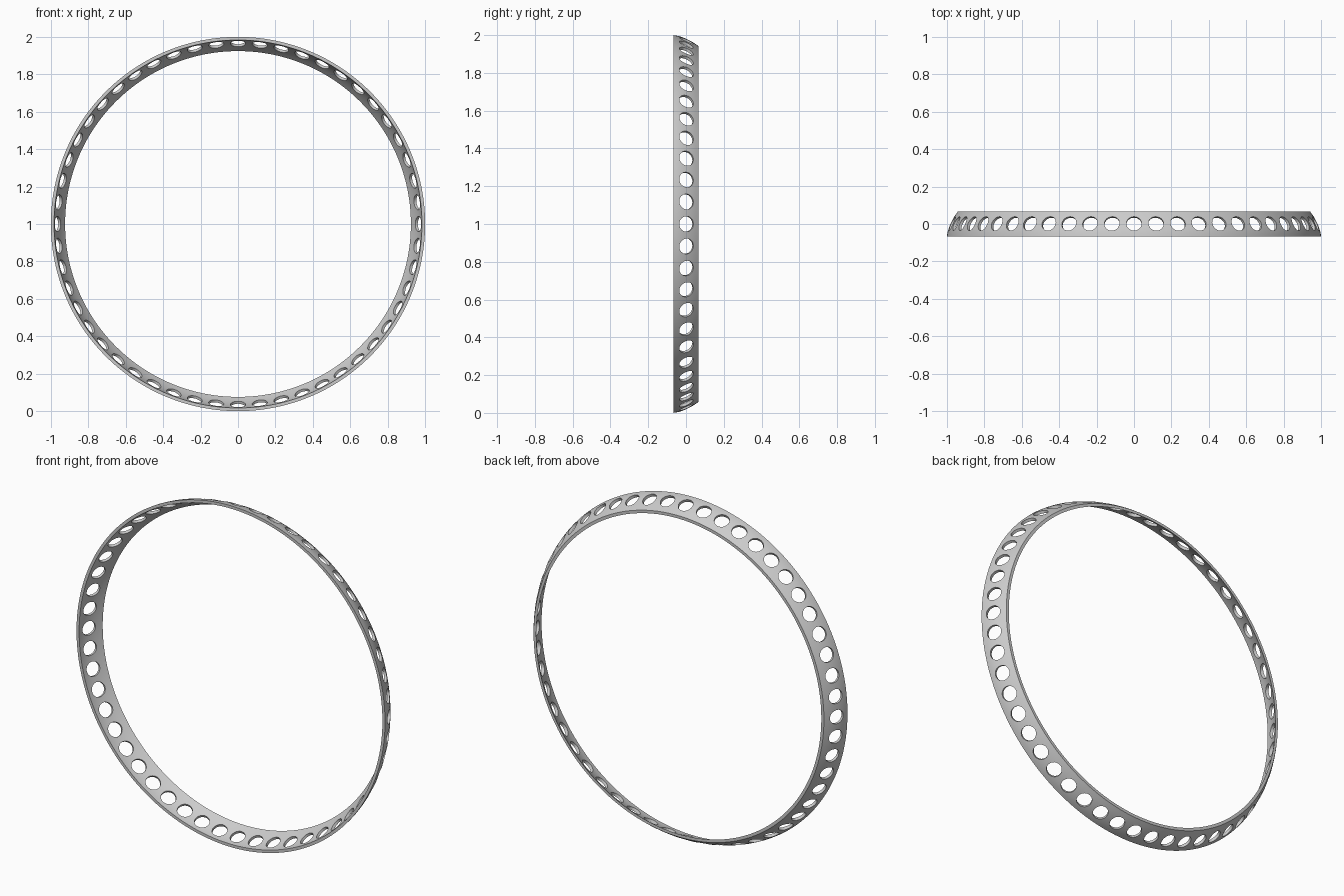
import bpy, bmesh, math
from mathutils import Matrix, Vector

if "Cube" in bpy.data.objects:
    bpy.data.objects.remove(bpy.data.objects["Cube"])

HOLES = 52
SEGMENTS = 208
HALF_W = 0.067       # half width of the band along y
WALL = 0.017         # wall thickness
HOLE_R = 0.041


def outer_radius(y):
    t = (y + HALF_W) / (2 * HALF_W)
    return 1.0 - 0.014 * t - 0.045 * t * t


def new_object(name, bm):
    mesh = bpy.data.meshes.new(name)
    bm.to_mesh(mesh)
    bm.free()
    obj = bpy.data.objects.new(name, mesh)
    bpy.context.collection.objects.link(obj)
    return obj


# Curved band: a closed wall profile swept around the y axis
STEPS = 8
ys = [-HALF_W + 2 * HALF_W * i / STEPS for i in range(STEPS + 1)]
profile = [(outer_radius(y), y) for y in ys]
profile += [(outer_radius(y) - WALL, y) for y in reversed(ys)]
bm = bmesh.new()
rings = []
for s in range(SEGMENTS):
    a = 2 * math.pi * (s + 0.5) / SEGMENTS
    rings.append([bm.verts.new((r * math.cos(a), y, 1 + r * math.sin(a)))
                  for r, y in profile])
n = len(profile)
for s in range(SEGMENTS):
    p, q = rings[s], rings[(s + 1) % SEGMENTS]
    for i in range(n):
        j = (i + 1) % n
        bm.faces.new((p[i], p[j], q[j], q[i]))
bmesh.ops.recalc_face_normals(bm, faces=bm.faces)
band = new_object("perforated_ring", bm)

# Round hole cutters, square to the sloping wall
bm = bmesh.new()
tilt = math.atan(0.059 / (2 * HALF_W))
for k in range(HOLES):
    a = 2 * math.pi * k / HOLES
    radial = Vector((math.cos(a), 0, math.sin(a)))
    axis = radial * math.cos(tilt) + Vector((0, math.sin(tilt), 0))
    centre = Vector((0, 0, 1)) + radial * (outer_radius(0) - WALL / 2)
    turn = axis.to_track_quat('Z', 'Y').to_matrix().to_4x4()
    bmesh.ops.create_cone(bm, cap_ends=True, segments=32, radius1=HOLE_R,
                          radius2=HOLE_R, depth=0.08,
                          matrix=Matrix.Translation(centre) @ turn)
cutter = new_object("hole_cutter", bm)
cutter.hide_render = True

# Cut the holes
bpy.context.view_layer.objects.active = band
band.select_set(True)
mod = band.modifiers.new("holes", 'BOOLEAN')
mod.operation = 'DIFFERENCE'
mod.solver = 'EXACT'
mod.object = cutter
bpy.ops.object.modifier_apply(modifier=mod.name)
bpy.data.objects.remove(cutter, do_unlink=True)

# Finish
grey = bpy.data.materials.new("plain_grey")
grey.diffuse_color = (0.6, 0.6, 0.6, 1)
grey.use_nodes = True
grey.node_tree.nodes["Principled BSDF"].inputs["Base Color"].default_value = grey.diffuse_color
band.data.materials.clear()
band.data.materials.append(grey)
bpy.ops.object.shade_smooth_by_angle(angle=math.radians(30))
